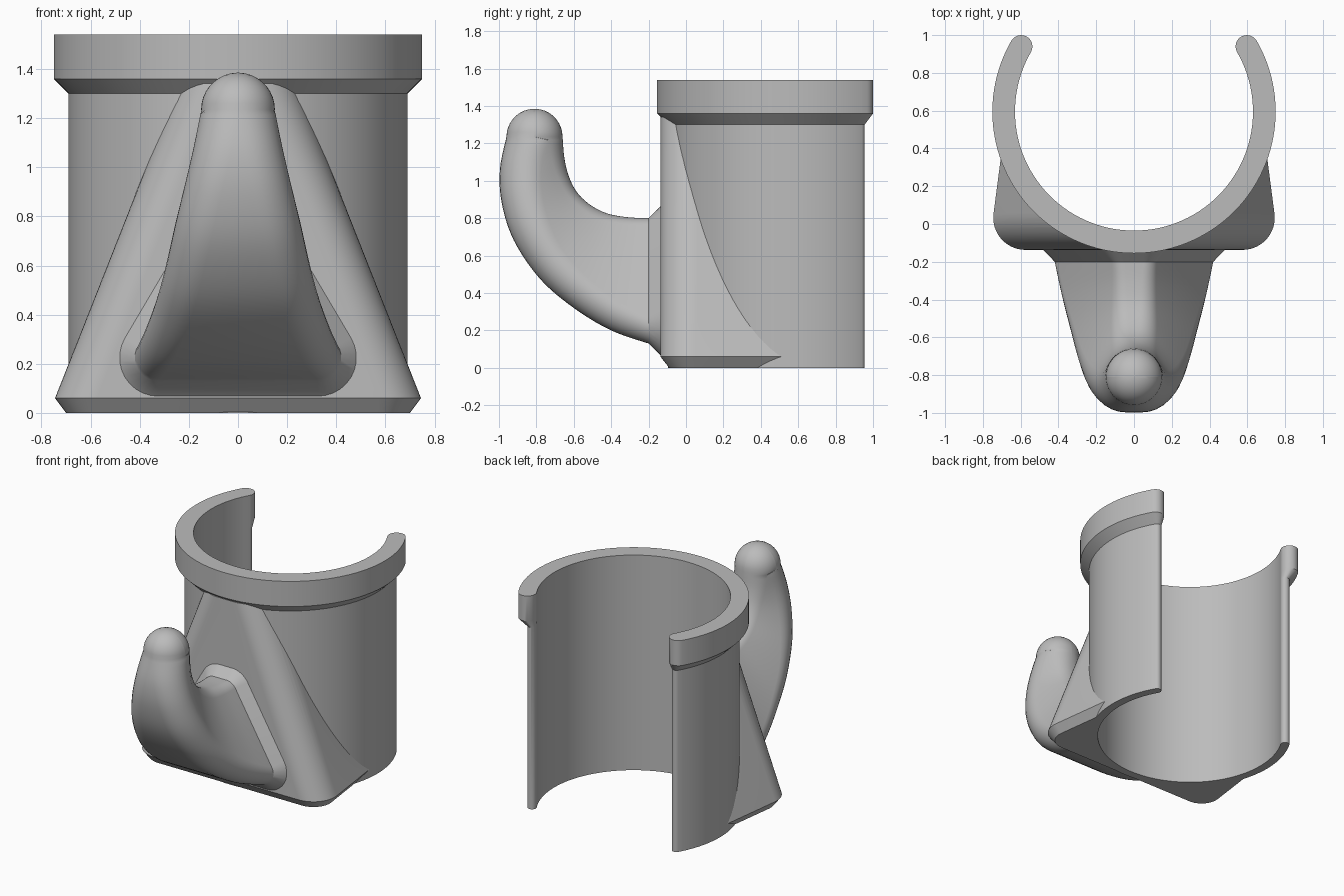
import bpy, bmesh, math
from mathutils import Vector

if "Cube" in bpy.data.objects:
    bpy.data.objects.remove(bpy.data.objects["Cube"])

grey = bpy.data.materials.new("plain_grey")
grey.diffuse_color = (0.5, 0.5, 0.5, 1)
grey.use_nodes = True
grey.node_tree.nodes["Principled BSDF"].inputs["Base Color"].default_value = grey.diffuse_color

CY = 0.595          # holder axis in y
R_IN, R_OUT, R_RIM = 0.63, 0.69, 0.75


def loft(name, rings):
    """Skin equal-length closed rings and cap both ends."""
    bm = bmesh.new()
    vs = [[bm.verts.new(p) for p in ring] for ring in rings]
    n = len(vs[0])
    for a, b in zip(vs, vs[1:]):
        for i in range(n):
            j = (i + 1) % n
            bm.faces.new((a[i], a[j], b[j], b[i]))
    bm.faces.new(vs[0])
    bm.faces.new(vs[-1])
    bmesh.ops.recalc_face_normals(bm, faces=bm.faces)
    me = bpy.data.meshes.new(name)
    bm.to_mesh(me)
    bm.free()
    me.materials.append(grey)
    ob = bpy.data.objects.new(name, me)
    bpy.context.collection.objects.link(ob)
    return ob


def smooth(ob):
    bpy.ops.object.select_all(action='DESELECT')
    ob.select_set(True)
    bpy.context.view_layer.objects.active = ob
    bpy.ops.object.shade_smooth_by_angle(angle=math.radians(28))


# Open holder: C-shaped wall with round lips, flaring into a thick rim
def c_ring(r_out, z, segs=80, cap=12):
    start, end = math.radians(150), math.radians(390)
    mid, rc = (r_out + R_IN) / 2, (r_out - R_IN) / 2
    pts = []

    def arc(cx, cy, r, a0, a1, n):
        for i in range(n):
            a = a0 + (a1 - a0) * i / n
            pts.append((cx + r * math.cos(a), CY + cy + r * math.sin(a), z))
    arc(0, 0, r_out, start, end, segs)
    arc(mid * math.cos(end), mid * math.sin(end), rc, end, end + math.pi, cap)
    arc(0, 0, R_IN, end, start, segs)
    arc(mid * math.cos(start), mid * math.sin(start), rc,
        start + math.pi, start + 2 * math.pi, cap)
    return pts


smooth(loft("holder_wall", [c_ring(R_OUT, 0), c_ring(R_OUT, 1.30),
                            c_ring(R_RIM, 1.36), c_ring(R_RIM, 1.54)]))


# Tapered bracket: rounded front corners, chamfered foot, cut to the wall
def bracket_ring(w, front, r, z):
    tilt = 0.127
    half = [(w - tilt * 0.53, 0.56)]
    for i in range(13):
        a = math.radians(7 - 97 * i / 12)
        half.append((w - r + r * math.cos(a), front + r + r * math.sin(a)))
    return [(x, y, z) for x, y in half] + [(-x, y, z) for x, y in half[::-1]]


bracket = loft("bracket", [bracket_ring(0.70, -0.09, 0.13, 0),
                           bracket_ring(0.745, -0.137, 0.17, 0.06),
                           bracket_ring(0.24, -0.137, 0.17, 1.34)])
cutter = loft("bracket_cutter", [
    [(0.66 * math.cos(i * math.tau / 128), CY + 0.66 * math.sin(i * math.tau / 128), z)
     for i in range(128)] for z in (-0.2, 1.7)])
cutter.hide_render = True
mod = bracket.modifiers.new("cut", 'BOOLEAN')
mod.operation, mod.solver, mod.object = 'DIFFERENCE', 'EXACT', cutter
bpy.context.view_layer.objects.active = bracket
bpy.ops.object.modifier_apply(modifier="cut")
bpy.data.objects.remove(cutter)
smooth(bracket)


# Hook: rounded trapezoid sections that turn upward and shrink to a round tip
def section(py, pz, qy, qz, a, rt, w, rb, grow=0.0, y_off=0.0, n=10):
    """p is the inner (upper) edge, q the outer edge, w the outer half width."""
    p, q = Vector((0, py, pz)), Vector((0, qy, qz))
    up = (p - q).normalized()
    b, d = max(w - rb, 0), (p - q).length
    dx, dv = a - b, (d - rt) - rb
    dist = math.hypot(dx, dv)
    phi = 0.0
    if dist > 1e-4:
        k = max(-1, min(1, (rb - rt) / dist))
        phi = math.atan2(dv, dx) - math.acos(k)
    half = []
    for i in range(n + 1):
        t = -math.pi / 2 + (phi + math.pi / 2) * i / n
        half.append((b + (rb + grow) * math.cos(t), rb + (rb + grow) * math.sin(t)))
    for i in range(n + 1):
        t = phi + (math.pi / 2 - phi) * i / n
        half.append((a + (rt + grow) * math.cos(t), d - rt + (rt + grow) * math.sin(t)))
    full = half + [(-x, v) for x, v in half[::-1]]
    # tiny gap keeps mirrored points apart where the section is round
    return [q + up * v + Vector((x + math.copysign(1e-4, x), y_off, 0)) for x, v in full]


# inner y, z, outer y, z, inner half flat, inner radius, outer half width, outer radius
stations = [
    (-0.20, 0.80, -0.20, 0.13, 0.05, 0.08, 0.42, 0.095),
    (-0.31, 0.805, -0.40, 0.20, 0.04, 0.09, 0.38, 0.11),
    (-0.42, 0.825, -0.60, 0.32, 0.035, 0.10, 0.335, 0.12),
    (-0.51, 0.87, -0.78, 0.475, 0.03, 0.11, 0.295, 0.13),
    (-0.58, 0.935, -0.92, 0.68, 0.02, 0.12, 0.255, 0.14),
    (-0.625, 1.02, -0.985, 0.88, 0.01, 0.13, 0.215, 0.145),
    (-0.65, 1.12, -0.995, 1.06, 0.005, 0.14, 0.18, 0.15),
    (-0.66, 1.235, -0.96, 1.235, 0.0, 0.15, 0.15, 0.15),
]


def spline(pts, steps=5):
    out = []
    for i in range(len(pts) - 1):
        p0, p1, p2, p3 = (pts[max(i - 1, 0)], pts[i], pts[i + 1],
                          pts[min(i + 2, len(pts) - 1)])
        for s in range(steps):
            t = s / steps
            out.append([0.5 * (2 * b + (c - a) * t + (2 * a - 5 * b + 4 * c - d) * t * t
                               + (3 * b - a - 3 * c + d) * t ** 3)
                        for a, b, c, d in zip(p0, p1, p2, p3)])
    return out + [pts[-1]]


rings = [section(*stations[0], grow=0.063, y_off=0.09),     # pad buried in bracket
         section(*stations[0], grow=0.063, y_off=0.064)]    # pad chamfer
rings += [section(*s) for s in spline(stations)]
centre = Vector((0, -0.81, 1.235))
for i in range(1, 10):                                      # round tip
    t = math.radians(i * 9.8)
    rings.append([centre + (p - centre) * math.cos(t) + Vector((0, 0, 0.15 * math.sin(t)))
                  for p in section(*stations[-1])])
smooth(loft("hook", rings))
